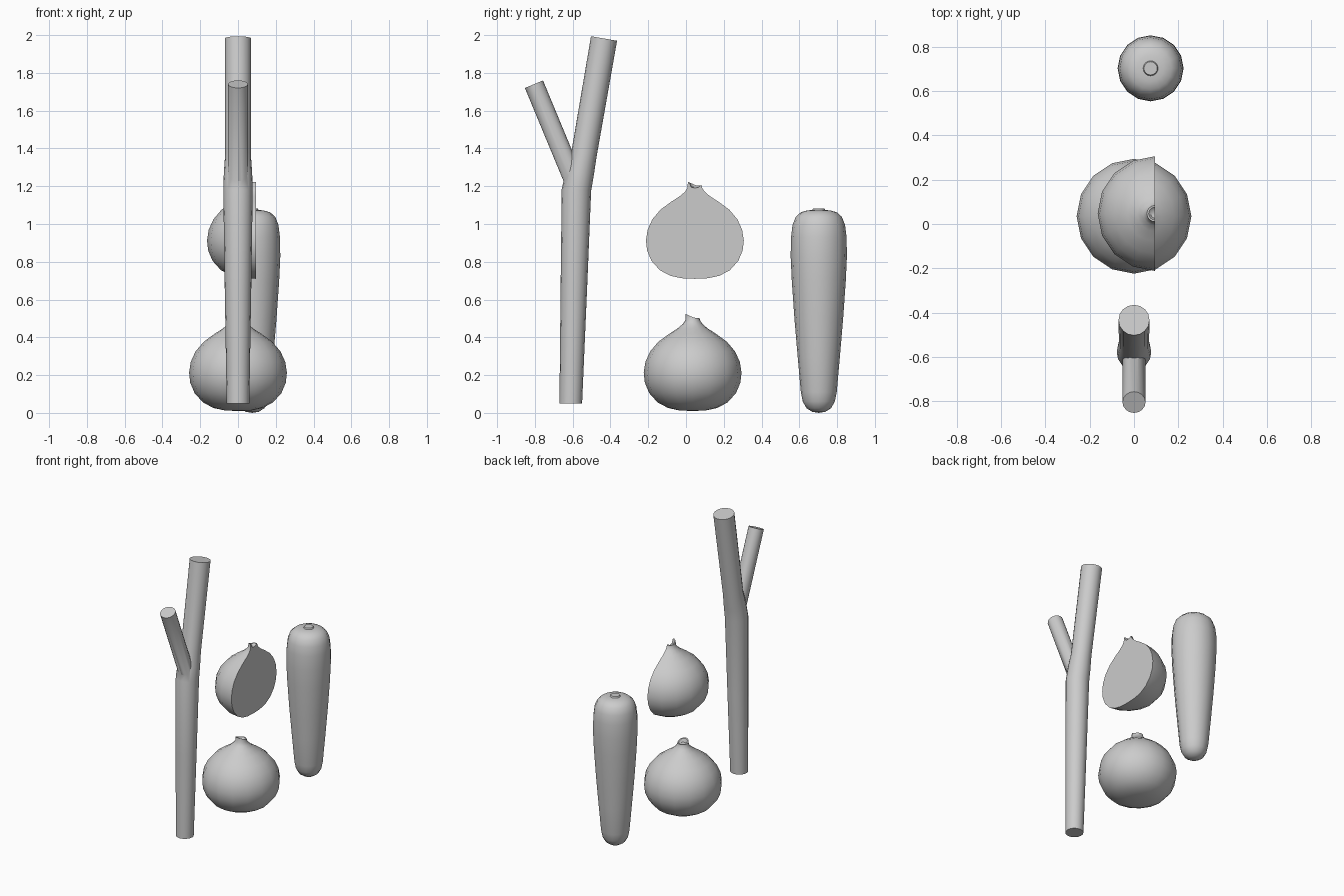
import bpy, bmesh, math
from mathutils import Vector

if "Cube" in bpy.data.objects:
    bpy.data.objects.remove(bpy.data.objects["Cube"])

SIDES = 16


def finish(bm, name, loc=(0, 0, 0)):
    bmesh.ops.recalc_face_normals(bm, faces=bm.faces[:])
    me = bpy.data.meshes.new(name)
    bm.to_mesh(me)
    bm.free()
    ob = bpy.data.objects.new(name, me)
    bpy.context.collection.objects.link(ob)
    ob.location = loc
    bpy.ops.object.select_all(action='DESELECT')
    ob.select_set(True)
    bpy.context.view_layer.objects.active = ob
    bpy.ops.object.shade_smooth_by_angle(angle=math.radians(40))
    return ob


def lathe(name, profile, loc, half=False, rim=None):
    """Revolve (radius, z) points; half keeps only the -x side with a flat cut."""
    bm = bmesh.new()
    n = SIDES // 2 + 1 if half else SIDES
    rings = []
    for i, (r, z) in enumerate(profile):
        if r == 0:
            rings.append([bm.verts.new((0, 0, z))] * n)
            continue
        ring = []
        for k in range(n):
            a = math.pi / 2 + 2 * math.pi * k / SIDES
            y = r * math.sin(a)
            # torn, tilted neck edge
            dz = max(-0.004, -0.45 * y) if rim and i in rim else 0
            ring.append(bm.verts.new((r * math.cos(a), y, z + dz)))
        rings.append(ring)
    for a, b in zip(rings, rings[1:]):
        for k in range(n - 1 if half else n):
            j = (k + 1) % n
            quad = list(dict.fromkeys((a[k], a[j], b[j], b[k])))
            bm.faces.new(quad)
    if half:
        bmesh.ops.holes_fill(bm, edges=[e for e in bm.edges if e.is_boundary], sides=0)
    return finish(bm, name, loc)


def tube(name, path):
    """Capped tube through (y, z, radius) points in the x = 0 plane."""
    bm = bmesh.new()
    pts = [Vector((0, y, z)) for y, z, r in path]
    rings = []
    for i, (p, (_, _, r)) in enumerate(zip(pts, path)):
        d = (pts[min(i + 1, len(pts) - 1)] - pts[max(i - 1, 0)]).normalized()
        if i == 0 and name == "stalk":
            d = Vector((0, 0, 1))
        side = Vector((1, 0, 0))
        up = d.cross(side)
        rings.append([bm.verts.new(p + r * (math.cos(a) * side + math.sin(a) * up))
                      for a in (2 * math.pi * k / SIDES for k in range(SIDES))])
    for a, b in zip(rings, rings[1:]):
        for k in range(SIDES):
            j = (k + 1) % SIDES
            bm.faces.new((a[k], a[j], b[j], b[k]))
    bm.faces.new(rings[0])
    bm.faces.new(rings[-1])
    return finish(bm, name)


# Forked stalk: main stem with a side branch merged in
branch = tube("branch", [(-0.585, 1.21, 0.052), (-0.805, 1.74, 0.052)])
stalk = tube("stalk", [(-0.61, 0.05, 0.06), (-0.594, 0.65, 0.07), (-0.58, 1.18, 0.078),
                       (-0.562, 1.27, 0.075), (-0.54, 1.37, 0.068), (-0.434, 1.982, 0.07)])
union = stalk.modifiers.new("merge", 'BOOLEAN')
union.operation = 'UNION'
union.object = branch
bpy.context.view_layer.objects.active = stalk
bpy.ops.object.modifier_apply(modifier="merge")
bpy.data.objects.remove(branch)
bpy.ops.object.shade_smooth_by_angle(angle=math.radians(40))

# Bulbs: round body, narrow neck with a small open cup on top
bulb = [(0, 0.01), (0.07, 0.013), (0.13, 0.026), (0.185, 0.055), (0.23, 0.105),
        (0.253, 0.16), (0.259, 0.213), (0.25, 0.27), (0.225, 0.325), (0.182, 0.376),
        (0.125, 0.418), (0.08, 0.447), (0.053, 0.47), (0.039, 0.49), (0.037, 0.507),
        (0.029, 0.507), (0.02, 0.495), (0, 0.49)]
lathe("whole_bulb", bulb, (0, 0.035, 0), rim=(14, 15))
lathe("half_bulb", bulb, (0.095, 0.047, 0.7), half=True, rim=(14, 15))

# Tapered root with a small raised crown
root = [(0, 0), (0.035, 0.006), (0.065, 0.025), (0.085, 0.06), (0.095, 0.11), (0.112, 0.3),
        (0.129, 0.5), (0.143, 0.7), (0.149, 0.83), (0.147, 0.93), (0.139, 0.995),
        (0.122, 1.038), (0.095, 1.062), (0.06, 1.072), (0.034, 1.074), (0.03, 1.083), (0, 1.083)]
lathe("tapered_root", root, (0.075, 0.703, 0))
